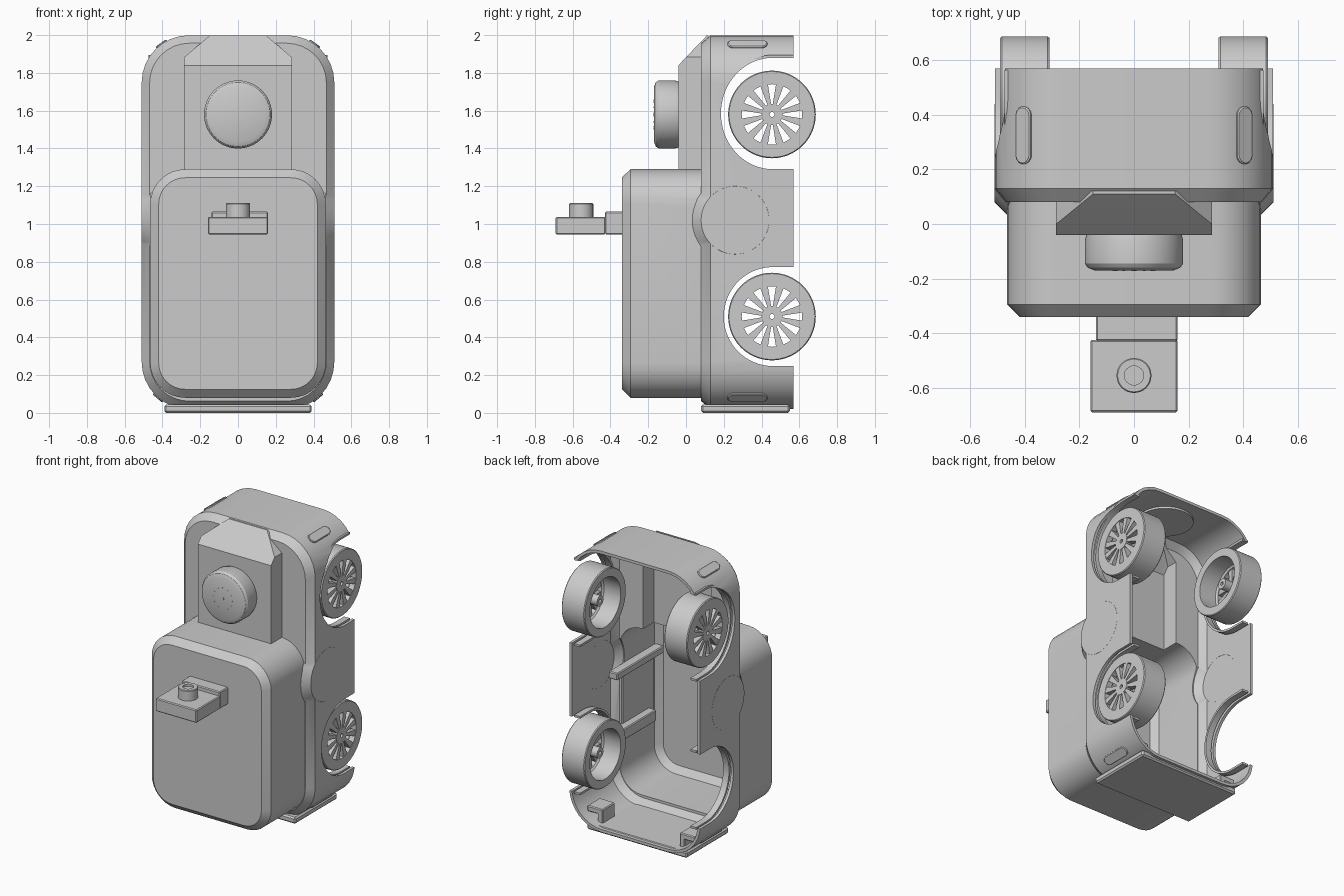
import bpy, bmesh
from math import pi, cos, sin
from mathutils import Vector

if "Cube" in bpy.data.objects:
    bpy.data.objects.remove(bpy.data.objects["Cube"])


def loft(bm, rings, cyclic=False):
    """Skin a list of equal-length point rings; cap the ends unless cyclic."""
    vs = [[bm.verts.new(p) for p in ring] for ring in rings]
    n = len(vs[0])
    for a, b in zip(vs, vs[1:] + (vs[:1] if cyclic else [])):
        for i in range(n):
            bm.faces.new((a[i], a[(i + 1) % n], b[(i + 1) % n], b[i]))
    if not cyclic:
        bm.faces.new(vs[0])
        bm.faces.new(vs[-1])


def finish(name, bm, smooth=True):
    bmesh.ops.recalc_face_normals(bm, faces=bm.faces)
    me = bpy.data.meshes.new(name)
    bm.to_mesh(me)
    bm.free()
    ob = bpy.data.objects.new(name, me)
    bpy.context.collection.objects.link(ob)
    if smooth:
        shade(ob)
    return ob


def shade(ob):
    bpy.ops.object.select_all(action='DESELECT')
    ob.select_set(True)
    bpy.context.view_layer.objects.active = ob
    bpy.ops.object.shade_smooth_by_angle(angle=0.5)


def solid(name, rings, cyclic=False, smooth=True):
    bm = bmesh.new()
    loft(bm, rings, cyclic)
    return finish(name, bm, smooth)


def rounded(y, w, z0, z1, r, n=8):
    """Rounded rectangle in the xz plane."""
    pts = []
    for k, (sx, cz) in enumerate(((1, z1 - r), (-1, z1 - r), (-1, z0 + r), (1, z0 + r))):
        for i in range(n + 1):
            a = pi / 2 * (k + i / n)
            pts.append((sx * (w - r) + r * cos(a), y, cz + r * sin(a)))
    return pts


def circle(axis, d, r, a0, b0, n=48):
    """Circle at distance d along an axis; a0, b0 are the other two coordinates."""
    out = []
    for i in range(n):
        a, b = a0 + r * cos(2 * pi * i / n), b0 + r * sin(2 * pi * i / n)
        out.append({'x': (d, a, b), 'y': (a, d, b), 'z': (a, b, d)}[axis])
    return out


def box(name, x0, x1, y0, y1, z0, z1, bevel=0.006):
    sq = lambda z: [(x0, y0, z), (x1, y0, z), (x1, y1, z), (x0, y1, z)]
    bm = bmesh.new()
    loft(bm, [sq(z0), sq(z1)])
    bmesh.ops.bevel(bm, geom=bm.edges[:], offset=bevel, segments=1, affect='EDGES')
    return finish(name, bm, False)


def boolean(target, tool, op):
    m = target.modifiers.new("cut", 'BOOLEAN')
    m.operation, m.object, m.solver = op, tool, 'EXACT'
    bpy.context.view_layer.objects.active = target
    bpy.ops.object.modifier_apply(modifier=m.name)
    bpy.data.objects.remove(tool)


# Volumes of the shell: t = 0 gives the outside, t > 0 the hollow inside
def body_vol(t):
    z0, z1, back = 0.02 + t, 1.999 - t, 0.57 + 2 * t
    return solid("body_shell", [rounded(0.08 + t, 0.468 - t, z0 + 0.042, z1 - 0.042, 0.21 - t),
                                rounded(0.13 + t * 0.6, 0.51 - t, z0, z1, 0.25 - t),
                                rounded(back, 0.51 - t, z0, z1, 0.25 - t)], smooth=False)


def front_vol(t):
    return solid("front_box", [rounded(-0.34 + t, 0.42 - t, 0.125 + t, 1.245 - t, 0.14 - t),
                               rounded(-0.295 + t * 0.6, 0.465 - t, 0.08 + t, 1.29 - t, 0.185 - t),
                               rounded(0.12 + 4 * t, 0.465 - t, 0.08 + t, 1.29 - t, 0.185 - t)], smooth=False)


def cab_vol(t):
    bm = bmesh.new()
    back, w, f, u, e = 0.12 + 5 * t, 0.285 - t, -0.04 + t, t, 0.15 - t / 2
    for s in (-1, 1):
        for p in ((w, f, 1.2), (w, f, 1.84 - u), (w, f + 0.04, 1.883 - u), (w, back, 1.883 - u),
                  (w, back, 1.2), (e, 0.11, 1.997 - u), (e, back, 1.997 - u)):
            bm.verts.new((s * p[0], p[1], p[2]))
    bmesh.ops.convex_hull(bm, input=bm.verts[:])
    bmesh.ops.dissolve_limit(bm, angle_limit=0.01, verts=bm.verts[:], edges=bm.edges[:])
    return finish("cab", bm, False)


def door_vol(t, s):
    start = 0.42 - 4 * t
    return solid("door_disc", [circle('x', s * start, 0.23 - t, 0.26, 1.02),
                               circle('x', s * (0.462 - t / 2), 0.23 - t, 0.26, 1.02),
                               circle('x', s * (0.5105 - t), 0.18 - t, 0.26, 1.02)], smooth=False)


# Body shell: union of outer volumes, hollowed by the inner ones
shell = body_vol(0)
for tool in (front_vol(0), cab_vol(0), door_vol(0, 1), door_vol(0, -1)):
    boolean(shell, tool, 'UNION')
T = 0.02
for tool in (body_vol(T), front_vol(T), cab_vol(T), door_vol(T, 1), door_vol(T, -1)):
    boolean(shell, tool, 'DIFFERENCE')

# Wheel arches with inner lips
ARCHES = ((1.585, 0.275, 0.295), (0.51, 0.26, 0.262))
for cz, ry, rz in ARCHES:
    def path(x, back, g=0.0):
        arc = [(x, 0.46 - (ry + g) * sin(pi * i / 32), cz + (rz + g) * cos(pi * i / 32)) for i in range(33)]
        return [(x, back, cz + rz + g)] + arc + [(x, back, cz - rz - g)]
    boolean(shell, solid("arch_cutter", [path(-0.7, 0.8), path(0.7, 0.8)], smooth=False), 'DIFFERENCE')
    for s in (-1, 1):
        rings = [path(s * x, 0.565, g) for x, g in ((0.43, 0), (0.475, 0), (0.475, 0.015), (0.43, 0.015))]
        solid("arch_lip", [list(r) for r in zip(*rings)])
shade(shell)

# Bottom plate and round pad under the top wall
box("bottom_plate", -0.39, 0.39, 0.08, 0.55, 0.0, 0.045, 0.01)
solid("ceiling_pad", [circle('z', 1.965, 0.18, 0, 0.31), circle('z', 1.985, 0.18, 0, 0.31)])

# Raised corner lamps
for s in (-1, 1):
    for cz, ang in ((1.75, 0.95), (0.27, -0.86)):
        n, t = Vector((s * cos(ang), 0, sin(ang))), Vector((-s * sin(ang), 0, cos(ang)))
        c = Vector((s * 0.26, 0.325, cz))
        rings = []
        for d, r in ((0.235, 0.034), (0.252, 0.034), (0.256, 0.029)):
            ring = []
            for i in range(24):
                a = 2 * pi * (i + 0.5) / 24
                y = r * sin(a) + (0.072 if sin(a) > 0 else -0.072)
                ring.append(c + n * d + t * (r * cos(a)) + Vector((0, y, 0)))
            rings.append(ring)
        solid("corner_lamp", rings)

# Round knob on the cab with a ring of pins
solid("cab_knob", [circle('y', y, r, 0, 1.58, 64) for y, r in
                   ((-0.03, 0.172), (-0.06, 0.18), (-0.145, 0.18), (-0.16, 0.17), (-0.17, 0.145))])
bm = bmesh.new()
for i in range(12):
    a = 2 * pi * i / 12
    loft(bm, [circle('y', y, 0.004, 0.075 * cos(a), 1.58 + 0.075 * sin(a), 8) for y in (-0.168, -0.172)])
loft(bm, [circle('y', y, 0.01, 0, 1.58, 12) for y in (-0.168, -0.173)])
finish("knob_pins", bm)

# Hitch on the front box
box("hitch_block", -0.16, 0.16, -0.69, -0.425, 0.945, 1.037)
box("hitch_neck", -0.14, 0.16, -0.43, -0.33, 0.945, 1.065)
solid("hitch_peg", [circle('z', z, r, 0, -0.555, 32) for z, r in
                    ((1.03, 0.064), (1.105, 0.064), (1.11, 0.06), (1.11, 0.035), (1.095, 0.035))])


# Wheels: three fitted, the lower left arch stays empty
def wheel(s, cz):
    cy = 0.455
    tube = lambda prof, n: loft(bm, [circle('x', s * x, r, cy, cz, n) for x, r in prof], True)
    bm = bmesh.new()
    tube(((0.31, 0.172), (0.31, 0.227), (0.316, 0.232), (0.484, 0.232),
          (0.49, 0.227), (0.49, 0.16), (0.45, 0.16), (0.44, 0.172)), 64)
    tube(((0.35, 0.013), (0.35, 0.036), (0.45, 0.036), (0.45, 0.056), (0.489, 0.056), (0.489, 0.013)), 32)
    for k in range(12):
        a = 2 * pi * (k + 0.5) / 12
        rings = []
        for r, w, x0 in ((0.045, 0.009, 0.435), (0.166, 0.021, 0.455)):
            rings.append([(s * x, cy + r * cos(a) - h * sin(a), cz + r * sin(a) + h * cos(a))
                          for x, h in ((x0, -w), (0.487, -w), (0.487, w), (x0, w))])
        loft(bm, rings)
    finish("wheel", bm)


for s, cz in ((1, 1.58), (-1, 1.58), (1, 0.51)):
    wheel(s, cz)

# Inner mounting rail, panel and brackets
box("inner_rail", 0.38, 0.45, -0.3, 0.22, 0.92, 0.97)
box("inner_panel", 0.425, 0.45, -0.25, 0.1, 0.52, 0.93)
box("rail_bracket", 0.37, 0.45, -0.2, 0.2, 0.48, 0.56)
for s in (-1, 1):
    box("corner_bracket", s * 0.36 - 0.06, s * 0.36 + 0.06, 0.36, 0.5, 0.1, 0.14)
    box("bracket_post", s * 0.32 - 0.02, s * 0.32 + 0.02, 0.36, 0.5, 0.035, 0.12)
